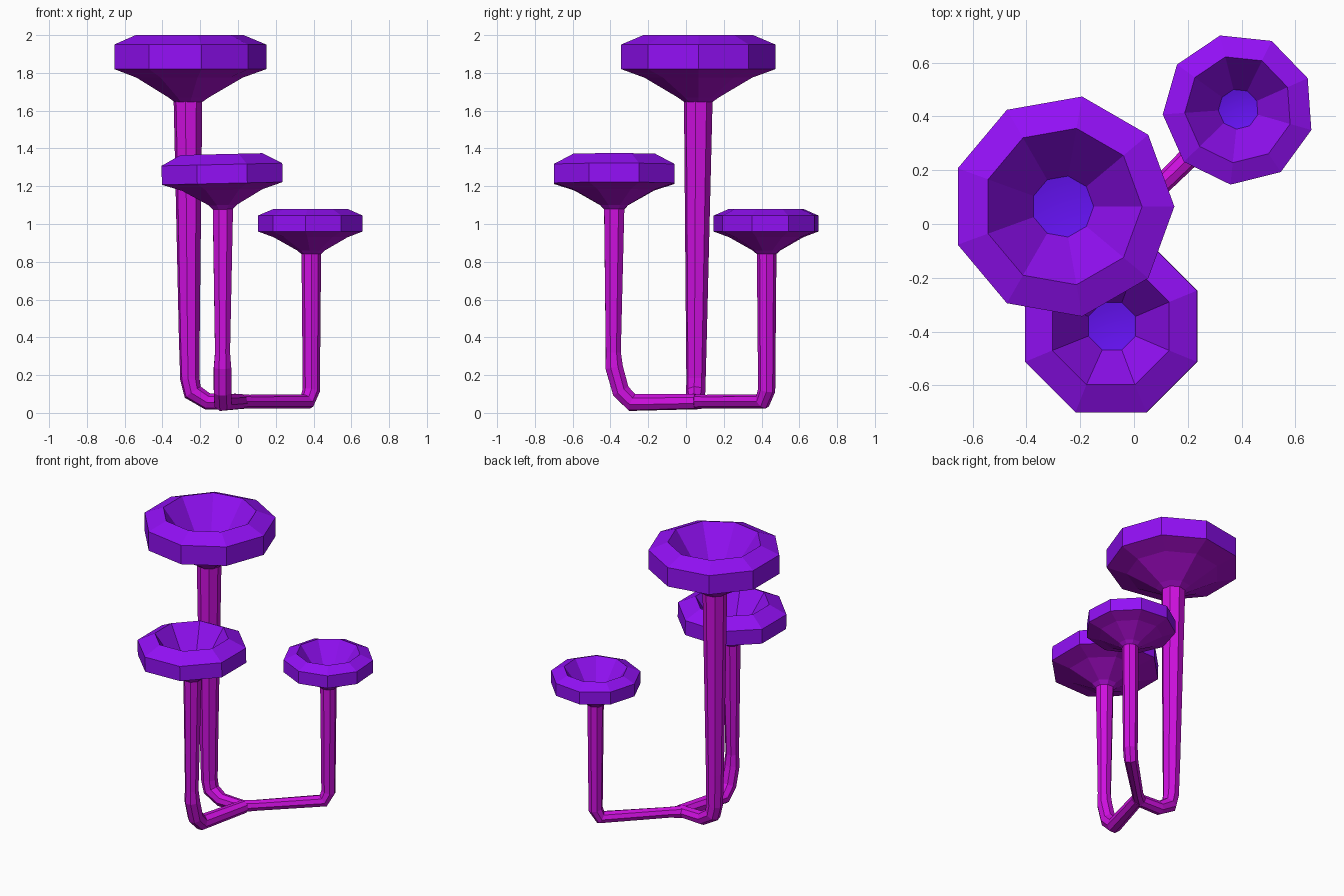
import bpy, bmesh
from math import sin, cos, pi, radians
from mathutils import Matrix, Vector

if "Cube" in bpy.data.objects:
    bpy.data.objects.remove(bpy.data.objects["Cube"])


def material(name, color):
    m = bpy.data.materials.new(name)
    m.diffuse_color = (*color, 1)
    m.use_nodes = True
    m.node_tree.nodes["Principled BSDF"].inputs["Base Color"].default_value = m.diffuse_color
    return m


STEM = material("magenta", (0.62, 0.005, 0.74))
FUNNEL = material("plum", (0.42, 0.004, 0.66))
RIM = material("violet", (0.29, 0.005, 0.92))
FLOOR = material("blue_violet", (0.13, 0.006, 0.9))


def cup(name, center, sides, phase, profile, tilt=0.0):
    """Lathe a profile of (radius, z, material index) into a faceted cup."""
    bm = bmesh.new()
    rings = []
    for r, z, _ in profile:
        rings.append([bm.verts.new((r * cos(radians(phase) + 2 * pi * i / sides),
                                    r * sin(radians(phase) + 2 * pi * i / sides), z))
                      for i in range(sides)])
    for k in range(len(rings) - 1):
        a, b = rings[k], rings[k + 1]
        for i in range(sides):
            j = (i + 1) % sides
            f = bm.faces.new((a[i], a[j], b[j], b[i]))
            f.material_index = profile[k][2]
    # shallow smooth floor
    tip = bm.verts.new((0, 0, profile[-1][1] - 0.02))
    for i in range(sides):
        f = bm.faces.new((rings[-1][i], rings[-1][(i + 1) % sides], tip))
        f.material_index, f.smooth = 2, True
    # tilt about the neck
    pivot = Vector((0, 0, profile[0][1]))
    bmesh.ops.rotate(bm, verts=bm.verts, cent=pivot,
                     matrix=Matrix.Rotation(radians(tilt), 3, 'Y'))
    me = bpy.data.meshes.new(name)
    bm.to_mesh(me)
    bm.free()
    for m in (FUNNEL, RIM, FLOOR):
        me.materials.append(m)
    ob = bpy.data.objects.new(name, me)
    ob.location = (*center, 0)
    bpy.context.collection.objects.link(ob)


def stem(name, points):
    """Eight-sided tube through (x, y, z, radius) points."""
    cu = bpy.data.curves.new(name + "_path", 'CURVE')
    cu.dimensions = '3D'
    cu.bevel_depth = 1.0
    cu.bevel_resolution = 2
    cu.use_fill_caps = True
    sp = cu.splines.new('POLY')
    sp.points.add(len(points) - 1)
    sp.use_smooth = False
    for p, (x, y, z, r) in zip(sp.points, points):
        p.co, p.radius = (x, y, z, 1), r
    tmp = bpy.data.objects.new(name + "_path", cu)
    bpy.context.collection.objects.link(tmp)
    dg = bpy.context.evaluated_depsgraph_get()
    me = bpy.data.meshes.new_from_object(tmp.evaluated_get(dg))
    bpy.data.objects.remove(tmp)
    me.materials.clear()
    me.materials.append(STEM)
    for f in me.polygons:
        f.use_smooth = False
    bpy.context.collection.objects.link(bpy.data.objects.new(name, me))


# Cups: funnel, outer band, bevelled rim, inner wall
cup("tall_cup", (-0.265, 0.065), 9, 0,
    [(0.075, 1.645, 0), (0.11, 1.67, 0), (0.29, 1.775, 0), (0.415, 1.82, 1),
     (0.415, 1.95, 1), (0.295, 2.0, 1), (0.115, 1.75, 1)])
cup("front_cup", (-0.08, -0.38), 8, 22.5,
    [(0.055, 1.075, 0), (0.08, 1.10, 0), (0.23, 1.18, 0), (0.346, 1.215, 1),
     (0.346, 1.315, 1), (0.235, 1.37, 1), (0.095, 1.16, 1)], tilt=-1.3)
cup("back_cup", (0.388, 0.427), 9, 24,
    [(0.052, 0.84, 0), (0.075, 0.86, 0), (0.20, 0.93, 0), (0.282, 0.96, 1),
     (0.282, 1.045, 1), (0.20, 1.08, 1), (0.075, 0.91, 1)])

# Stems: all three meet near the base
stem("tall_stem", [(-0.265, 0.065, 1.66, 0.077), (-0.258, 0.055, 0.4, 0.056),
                   (-0.255, 0.053, 0.18, 0.052), (-0.24, 0.052, 0.11, 0.052),
                   (-0.16, 0.05, 0.06, 0.045), (0.01, 0.045, 0.06, 0.04)])
stem("front_stem", [(-0.08, -0.38, 1.09, 0.058), (-0.082, -0.385, 0.32, 0.043),
                    (-0.082, -0.38, 0.24, 0.05), (-0.082, -0.345, 0.115, 0.05),
                    (-0.08, -0.285, 0.055, 0.05), (0.01, 0.05, 0.06, 0.042)])
stem("back_stem", [(0.388, 0.427, 0.85, 0.052), (0.388, 0.427, 0.12, 0.046),
                   (0.365, 0.405, 0.06, 0.044), (0.06, 0.105, 0.06, 0.036),
                   (-0.02, 0.035, 0.06, 0.042)])
